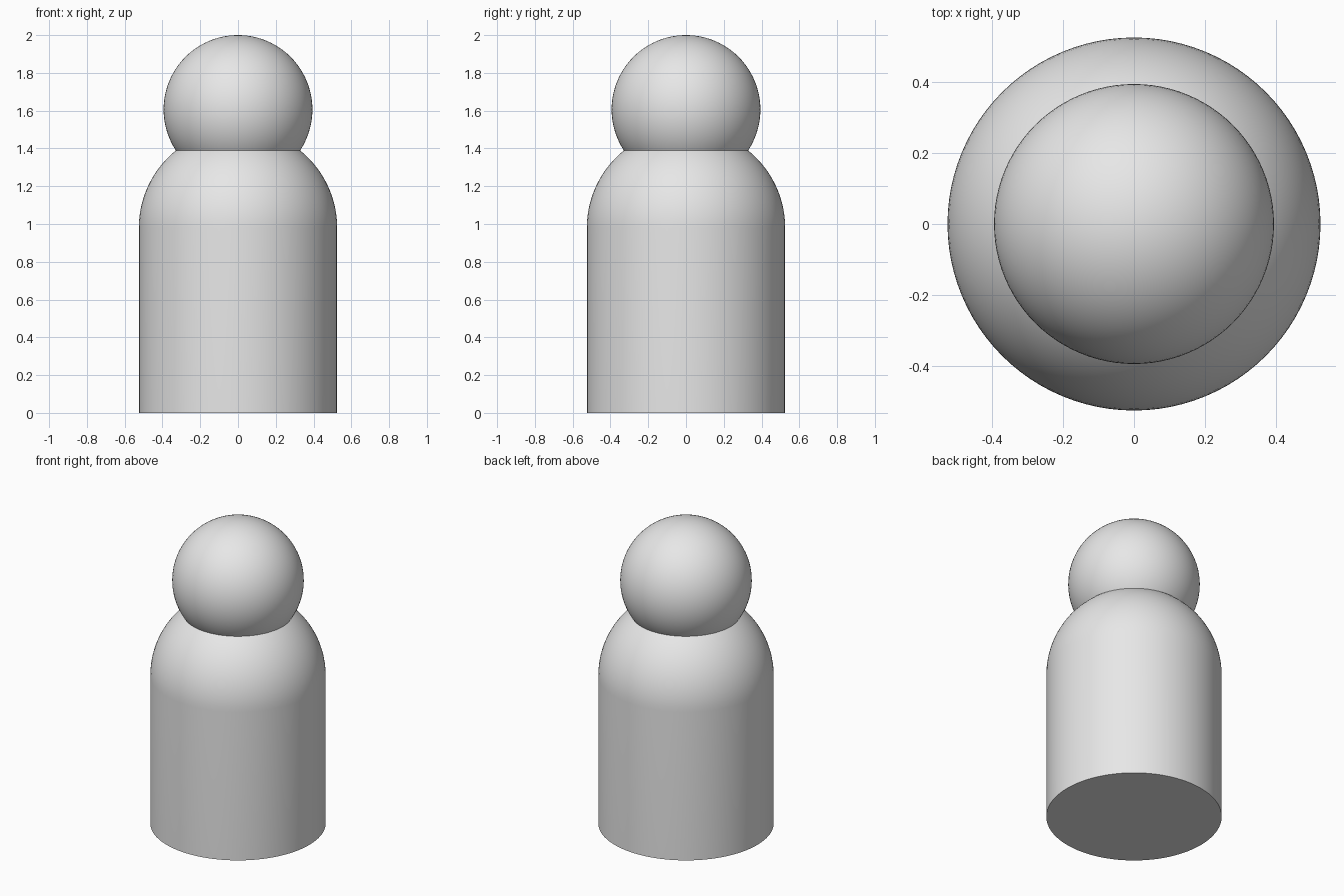
import bpy, bmesh
from math import sin, cos, pi, radians

cube = bpy.data.objects.get("Cube")
if cube:
    bpy.data.objects.remove(cube)

SEGMENTS = 96
BODY_RADIUS, SHOULDER_Z = 0.525, 0.98
HEAD_RADIUS, HEAD_Z = 0.394, 1.606

# One plain grey for the whole figure
grey = bpy.data.materials.new("plain_grey")
grey.use_nodes = True
colour = (0.8, 0.8, 0.8, 1)
grey.diffuse_color = colour
grey.node_tree.nodes["Principled BSDF"].inputs["Base Color"].default_value = colour


def arc(radius, centre_z, start, steps):
    """Profile points from the start angle up to the pole."""
    angles = [start + (pi / 2 - start) * i / steps for i in range(steps + 1)]
    return [(radius * cos(a), centre_z + radius * sin(a)) for a in angles]


def lathe(name, profile):
    """Revolve (radius, z) points around the z axis."""
    bm = bmesh.new()
    verts = [bm.verts.new((r, 0, z)) for r, z in profile]
    edges = [bm.edges.new(pair) for pair in zip(verts, verts[1:])]
    bmesh.ops.spin(bm, geom=verts + edges, cent=(0, 0, 0), axis=(0, 0, 1),
                   angle=2 * pi, steps=SEGMENTS, use_duplicate=False)
    bmesh.ops.remove_doubles(bm, verts=bm.verts, dist=0.0001)
    bmesh.ops.recalc_face_normals(bm, faces=bm.faces)
    mesh = bpy.data.meshes.new(name)
    bm.to_mesh(mesh)
    bm.free()
    mesh.materials.append(grey)
    obj = bpy.data.objects.new(name, mesh)
    bpy.context.collection.objects.link(obj)
    bpy.ops.object.select_all(action='DESELECT')
    obj.select_set(True)
    bpy.context.view_layer.objects.active = obj
    bpy.ops.object.shade_smooth_by_angle(angle=radians(35))
    return obj


# Round-shouldered body with a flat base
lathe("body", [(0, 0), (BODY_RADIUS, 0)] + arc(BODY_RADIUS, SHOULDER_Z, 0, 24))

# Ball head sunk into the shoulders
lathe("head", arc(HEAD_RADIUS, HEAD_Z, -pi / 2, 48))
